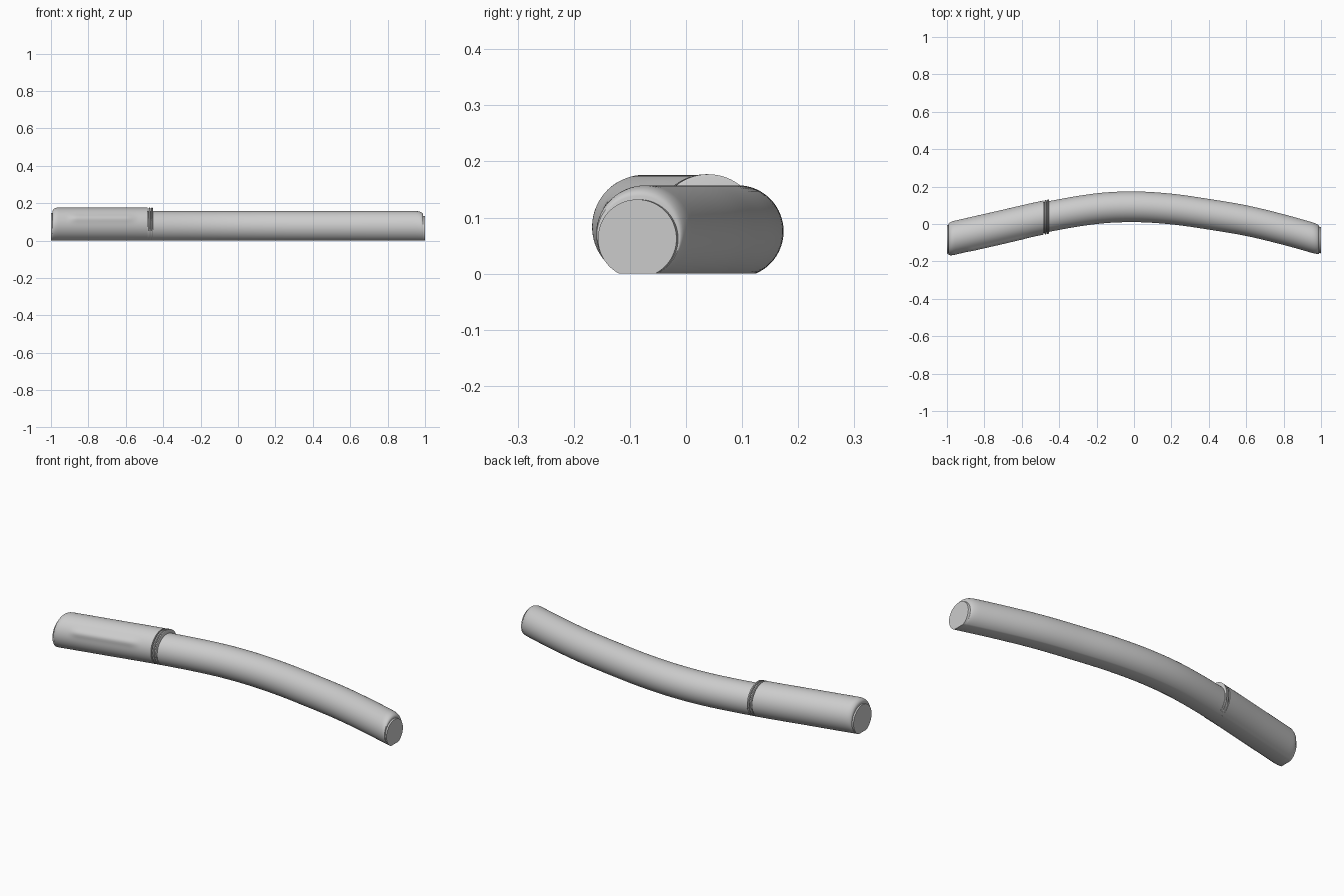
import bpy, bmesh, math

cube = bpy.data.objects.get("Cube")
if cube:
    bpy.data.objects.remove(cube)

grey = bpy.data.materials.new("plain_grey")
grey.use_nodes = True
colour = (0.6, 0.6, 0.6, 1)
grey.diffuse_color = colour
grey.node_tree.nodes["Principled BSDF"].inputs["Base Color"].default_value = colour

# Bowed centre line, as (x, y)
PATH = [(-1.2, -0.13), (-1, -0.083), (-0.75, -0.026), (-0.47, 0.037), (-0.2, 0.082),
        (0, 0.092), (0.2, 0.08), (0.4, 0.052), (0.6, 0.018), (0.8, -0.03), (1, -0.087), (1.2, -0.15)]
FLAT = 0.032   # half width of the flat underside
SIDES = 64


def centre_y(x):
    i = max(1, min(len(PATH) - 3, sum(p[0] <= x for p in PATH) - 1))
    (x0, y0), (x1, y1), (x2, y2), (x3, y3) = PATH[i - 1:i + 3]
    t, h = (x - x1) / (x2 - x1), x2 - x1
    m1, m2 = (y2 - y0) / (x2 - x0) * h, (y3 - y1) / (x3 - x1) * h
    return ((2*t**3 - 3*t*t + 1) * y1 + (t**3 - 2*t*t + t) * m1
            + (3*t*t - 2*t**3) * y2 + (t**3 - t*t) * m2)


def step(a, b, v):
    t = max(0, min(1, (v - a) / (b - a)))
    return t * t * (3 - 2 * t)


def grip_ridge(x, angle):
    # Soft long ridge on the front of the handle
    along = step(-0.92, -0.86, x) * (1 - step(-0.6, -0.53, x))
    around = math.exp(-((angle - math.radians(158)) / 0.2) ** 2)
    return 0.007 * along * around


def loft(name, profile, bump=None):
    """Sweep flat-bottomed circles along the path; profile holds (x, radius)."""
    bm = bmesh.new()
    rings = []
    for x, r in profile:
        cz = math.sqrt(r * r - FLAT * FLAT)
        low = math.asin(cz / r)
        ring = []
        for k in range(SIDES + 1):
            a = -low + (math.pi + 2 * low) * k / SIDES
            rr = r + (bump(x, a) if bump else 0)
            ring.append(bm.verts.new((x, centre_y(x) + rr * math.cos(a), max(0, cz + rr * math.sin(a)))))
        rings.append(ring)
    for a, b in zip(rings, rings[1:]):
        for k in range(SIDES + 1):
            n = (k + 1) % (SIDES + 1)
            bm.faces.new((a[k], a[n], b[n], b[k]))
    bm.faces.new(rings[0])
    bm.faces.new(rings[-1])
    bmesh.ops.recalc_face_normals(bm, faces=bm.faces)
    mesh = bpy.data.meshes.new(name)
    bm.to_mesh(mesh)
    bm.free()
    mesh.materials.append(grey)
    obj = bpy.data.objects.new(name, mesh)
    bpy.context.collection.objects.link(obj)
    bpy.ops.object.select_all(action='DESELECT')
    obj.select_set(True)
    bpy.context.view_layer.objects.active = obj
    bpy.ops.object.shade_smooth_by_angle(angle=math.radians(35))
    return obj


def span(a, b, n, r):
    return [(a + (b - a) * i / n, r) for i in range(n + 1)]


def rounded_end(x, r, drop, length, way):
    # Quarter-round shoulder running out to x
    return [(x - way * length * (1 - math.sin(t)), r - drop * (1 - math.cos(t)))
            for t in (math.pi / 2 * i / 6 for i in range(1, 7))]


# Long shaft with a rounded shoulder, and the end plug
loft("shaft", span(-0.5, 0.95, 58, 0.082) + rounded_end(0.99, 0.082, 0.009, 0.04, 1))
loft("shaft_end_plug", [(0.97, 0.07), (1, 0.07)])

# Handle with shoulder and ridge, and its end plug
loft("handle", rounded_end(-0.992, 0.091, 0.01, 0.03, -1)[::-1] + span(-0.962, -0.483, 60, 0.091), grip_ridge)
loft("handle_end_plug", [(-1, 0.077), (-0.97, 0.077)])

# Two thin collar rings beside the handle
for name, x in (("inner_collar_ring", -0.473), ("outer_collar_ring", -0.46)):
    loft(name, [(x - 0.005, 0.089), (x - 0.003, 0.0915), (x + 0.003, 0.0915), (x + 0.005, 0.089)])
